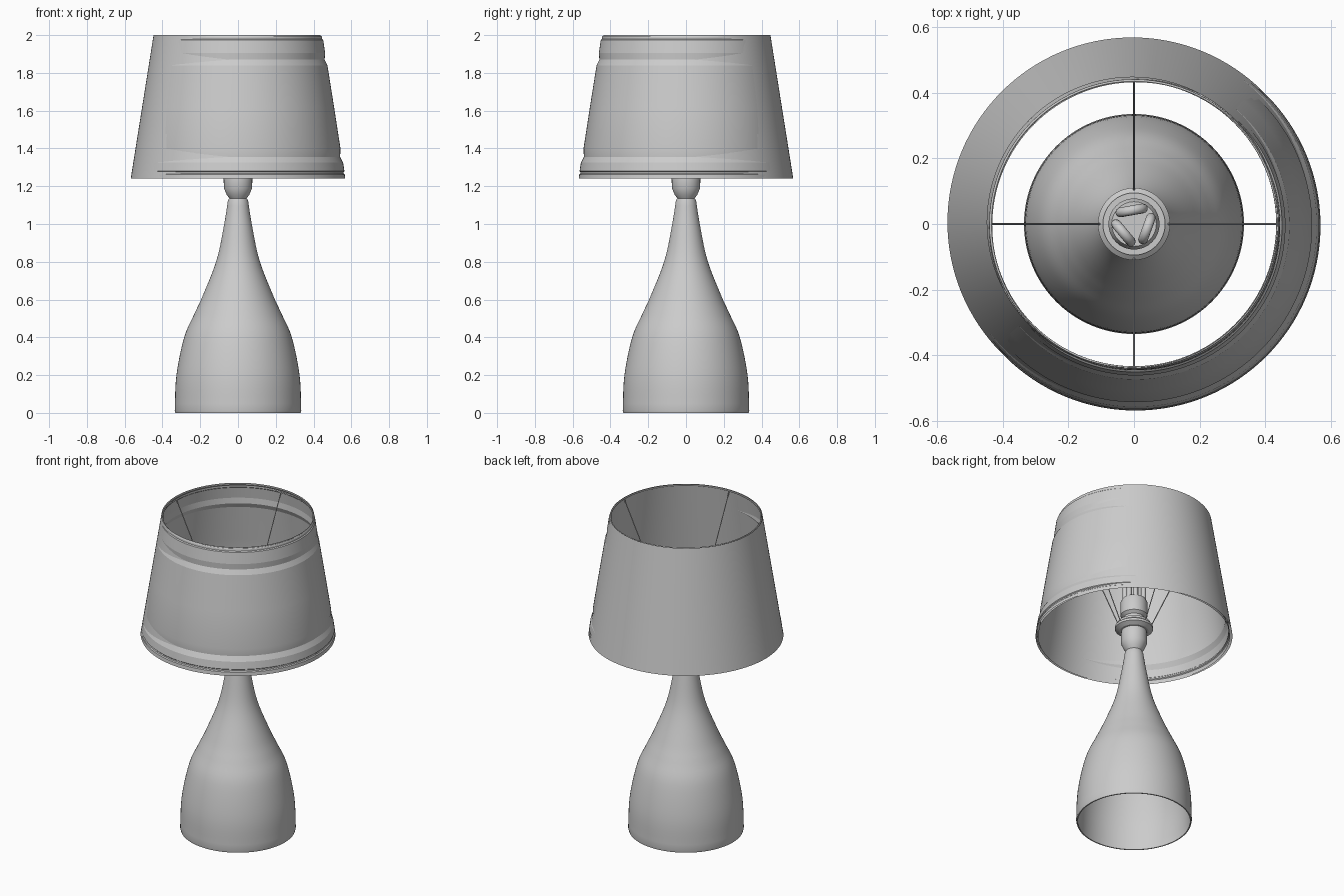
import bpy, bmesh, math
from mathutils import Vector

if "Cube" in bpy.data.objects:
    bpy.data.objects.remove(bpy.data.objects["Cube"])

grey = bpy.data.materials.new("light_grey")
grey.diffuse_color = (0.6, 0.6, 0.6, 1)
grey.use_nodes = True
grey.node_tree.nodes["Principled BSDF"].inputs["Base Color"].default_value = grey.diffuse_color


def finish(ob, angle=30):
    ob.data.materials.append(grey)
    ob.data.shade_smooth()
    ob.data.set_sharp_from_angle(angle=math.radians(angle))


def lathe(name, profile, centre=(0, 0), seg=96, closed=False, angle=30):
    """Spin (radius, z) points around a vertical axis; radius 0 makes a pole."""
    bm = bmesh.new()
    rings = []
    for r, z in profile:
        n = 1 if r == 0 else seg
        rings.append([bm.verts.new((centre[0] + r * math.cos(2 * math.pi * i / seg),
                                    centre[1] + r * math.sin(2 * math.pi * i / seg), z))
                      for i in range(n)])
    pairs = list(zip(rings, rings[1:]))
    if closed:
        pairs.append((rings[-1], rings[0]))
    for a, b in pairs:
        for i in range(seg):
            j = (i + 1) % seg
            f = [a[i % len(a)], a[j % len(a)], b[j % len(b)], b[i % len(b)]]
            bm.faces.new(list(dict.fromkeys(f)))
    me = bpy.data.meshes.new(name)
    bm.to_mesh(me)
    bm.free()
    ob = bpy.data.objects.new(name, me)
    bpy.context.collection.objects.link(ob)
    finish(ob, angle)
    return ob


def tube(name, points, radius, res=3):
    """Round tube along a path, converted to a mesh."""
    cu = bpy.data.curves.new(name, 'CURVE')
    cu.dimensions = '3D'
    cu.bevel_depth = radius
    cu.bevel_resolution = res
    cu.use_fill_caps = True
    sp = cu.splines.new('POLY')
    sp.points.add(len(points) - 1)
    for p, co in zip(sp.points, points):
        p.co = (*co, 1)
    tmp = bpy.data.objects.new(name + "_path", cu)
    bpy.context.collection.objects.link(tmp)
    dg = bpy.context.evaluated_depsgraph_get()
    me = bpy.data.meshes.new_from_object(tmp.evaluated_get(dg))
    bpy.data.objects.remove(tmp)
    ob = bpy.data.objects.new(name, me)
    bpy.context.collection.objects.link(ob)
    finish(ob, 40)
    return ob


def smooth_profile(pts, steps=5):
    """Catmull-Rom through the profile points."""
    p = [Vector(q) for q in pts]
    p = [2 * p[0] - p[1]] + p + [2 * p[-1] - p[-2]]
    out = []
    for a, b, c, d in zip(p, p[1:], p[2:], p[3:]):
        for k in range(steps):
            t = k / steps
            out.append(0.5 * (2 * b + (c - a) * t + (2 * a - 5 * b + 4 * c - d) * t * t
                              + (3 * b - a - 3 * c + d) * t ** 3))
    out.append(p[-2])
    return [tuple(v) for v in out]


# hollow bottle-shaped base, open underneath
outer = smooth_profile([(0.335, 0.012), (0.326, 0.2), (0.285, 0.4), (0.233, 0.52), (0.187, 0.62),
                        (0.113, 0.81), (0.073, 1.0), (0.054, 1.12)])
inner = [(max(r - 0.008, 0.01), z) for r, z in reversed(outer)]
lathe("base", [(0.332, 0)] + outer + [(0.048, 1.135), (0.03, 1.135)] + inner + [(0.325, 0)],
      closed=True)

# lamp holder: cup, flange and sleeve
lathe("socket_cup", [(0, 1.13), (0.045, 1.135), (0.06, 1.155), (0.075, 1.19), (0.076, 1.25),
                     (0.07, 1.28), (0, 1.28)], seg=32)
lathe("socket_flange", [(0, 1.27), (0.085, 1.27), (0.11, 1.285), (0.11, 1.30), (0.095, 1.312),
                        (0.095, 1.325), (0, 1.325)], seg=48)
lathe("socket_sleeve", [(0.06, 1.32), (0.06, 1.36), (0.078, 1.375), (0.078, 1.46),
                        (0.068, 1.48), (0, 1.48)], seg=32)

# three bent bulb tubes
for k in range(3):
    a = math.radians(100 + 120 * k)
    out, side = Vector((math.cos(a), math.sin(a), 0)), Vector((-math.sin(a), math.cos(a), 0))
    path = [out * 0.042 + side * 0.035 + Vector((0, 0, 1.47))]
    for i in range(9):
        t = math.pi * i / 8
        path.append(out * 0.042 + side * 0.035 * math.cos(t)
                    + Vector((0, 0, 1.70 + 0.035 * math.sin(t))))
    path.append(out * 0.042 - side * 0.035 + Vector((0, 0, 1.47)))
    tube("bulb_tube_%d" % (k + 1), path, 0.015)


# shade: plain cone and a slightly shifted grooved cone
Z0, Z1, R0, R1 = 1.24, 2.0, 0.563, 0.442


def cone_r(z):
    return R0 + (R1 - R0) * (z - Z0) / (Z1 - Z0)


S = 0.005
lathe("shade_lining", [(cone_r(z), z) for z in (Z0, Z1)], (-S, S), 128)
grooves = [(1.24, 0), (1.262, 0.001), (1.267, -0.004), (1.275, -0.004), (1.28, 0.002),
           (1.325, 0.002), (1.355, -0.009), (1.40, 0), (1.62, 0.001), (1.84, 0.001),
           (1.87, -0.009), (1.905, -0.001), (1.975, 0), (1.98, -0.005), (1.99, -0.004), (1.996, -0.006)]
lathe("shade_cover", [(cone_r(z) + d, z) for z, d in grooves], (S, -S), 128, angle=12)

# wire ring at the top of the shade
lathe("shade_ring", [(0.437 + 0.004 * math.cos(t * math.pi / 4), 1.99 + 0.004 * math.sin(t * math.pi / 4))
                     for t in range(8)], seg=96, closed=True, angle=60)

# four wires carrying the shade
for k in range(4):
    a = math.pi / 2 * k
    c, s = math.cos(a), math.sin(a)
    tube("shade_wire_%d" % (k + 1), [(0.10 * c, 0.10 * s, 1.295), (0.437 * c, 0.437 * s, 1.99)],
         0.003, 1)
